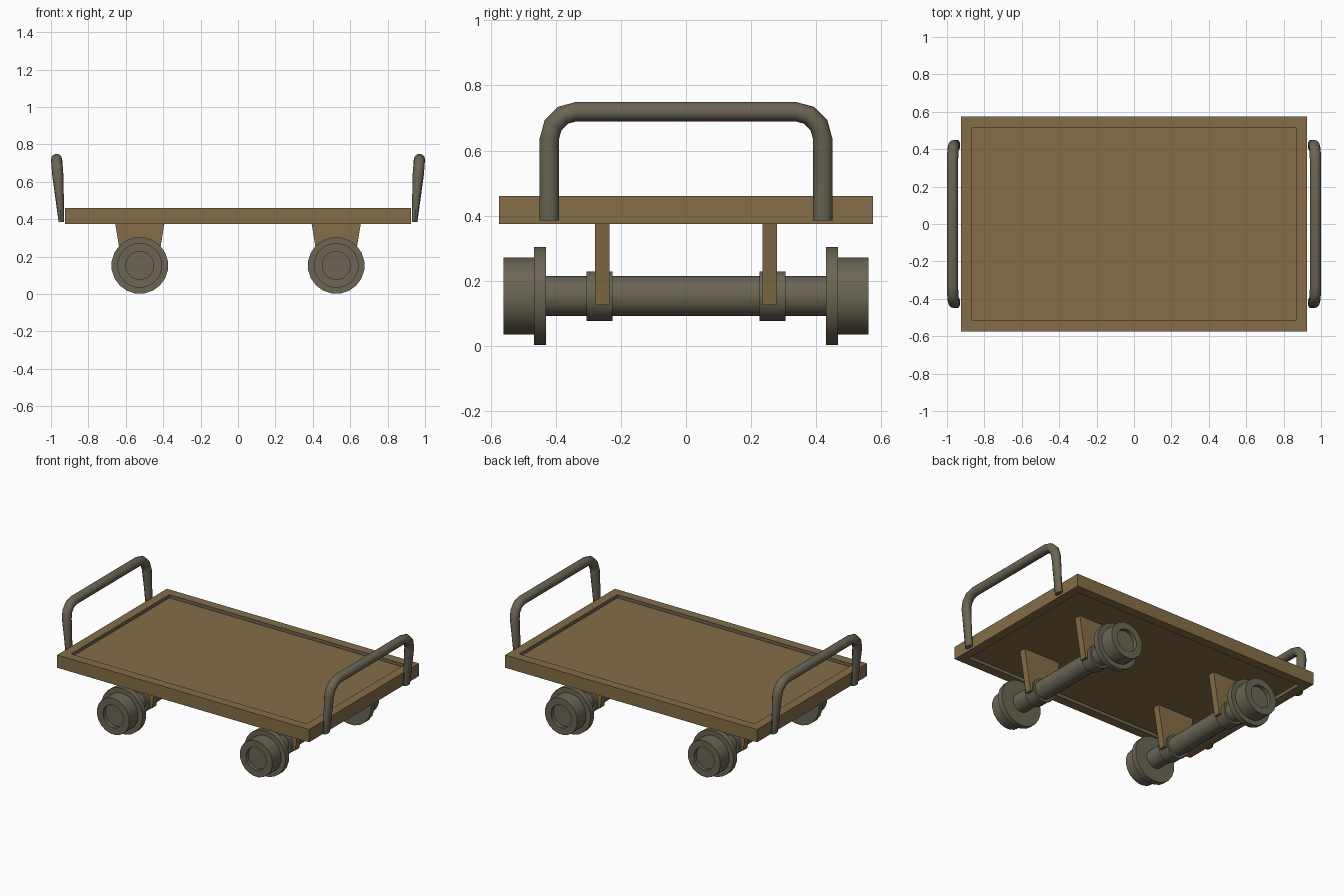
import bpy, bmesh, math
from mathutils import Vector

cube = bpy.data.objects.get("Cube")
if cube:
    bpy.data.objects.remove(cube, do_unlink=True)


def material(name, rgb):
    mat = bpy.data.materials.new(name)
    mat.use_nodes = True
    color = (*rgb, 1)
    mat.diffuse_color = color
    bsdf = next(n for n in mat.node_tree.nodes if n.type == 'BSDF_PRINCIPLED')
    bsdf.inputs["Base Color"].default_value = color
    return mat


wood = material("brown wood", (0.235, 0.155, 0.066))
metal = material("grey metal", (0.145, 0.130, 0.088))


def finish(name, bm, mats, smooth=False):
    bmesh.ops.recalc_face_normals(bm, faces=bm.faces)
    mesh = bpy.data.meshes.new(name)
    bm.to_mesh(mesh)
    bm.free()
    obj = bpy.data.objects.new(name, mesh)
    bpy.context.collection.objects.link(obj)
    for mat in mats:
        mesh.materials.append(mat)
    if smooth:
        bpy.ops.object.select_all(action='DESELECT')
        obj.select_set(True)
        bpy.context.view_layer.objects.active = obj
        bpy.ops.object.shade_smooth_by_angle(angle=math.radians(35))
    return obj


def skin(bm, rings, closed=False):
    """Join equal rings of points with quads; cap the ends unless closed."""
    loops = [[bm.verts.new(p) for p in ring] for ring in rings]
    pairs = list(zip(loops, loops[1:]))
    if closed:
        pairs.append((loops[-1], loops[0]))
    else:
        bm.faces.new(loops[0])
        bm.faces.new(loops[-1])
    for a, b in pairs:
        for i in range(len(a)):
            j = (i + 1) % len(a)
            bm.faces.new((a[i], a[j], b[j], b[i]))


def lathe(name, x, z, profile, sides=20):
    """Turn (y, radius) pairs about a crosswise axle line."""
    bm = bmesh.new()
    turns = [math.tau * (i + 0.5) / sides for i in range(sides)]
    skin(bm, [[(x + r * math.cos(t), y, z + r * math.sin(t)) for t in turns]
              for y, r in profile])
    return finish(name, bm, [metal], True)


# Deck: wooden tray with a raised rim above and below, metal inner walls
HX, HY, RIM = 0.925, 0.575, 0.06
BOTTOM, TOP, STEP = 0.375, 0.46, 0.022


def rect(inset, z):
    x, y = HX - inset, HY - inset
    return [(-x, -y, z), (x, -y, z), (x, y, z), (-x, y, z)]


bm = bmesh.new()
skin(bm, [rect(RIM, BOTTOM + STEP), rect(RIM, BOTTOM), rect(0, BOTTOM),
          rect(0, TOP), rect(RIM, TOP), rect(RIM, TOP - STEP)])
bm.normal_update()
for face in bm.faces:
    c = face.calc_center_median()
    upright = abs(face.normal.z) < 0.5
    inner = abs(c.x) < HX - 0.01 and abs(c.y) < HY - 0.01
    face.material_index = 1 if upright and inner else 0
finish("deck", bm, [wood, metal])

# Running gear: axles, collars, wheels and hanging brackets
AXLE_Z = 0.153
WHEEL = [(0.43, 0.06), (0.43, 0.152), (0.467, 0.152), (0.467, 0.12),
         (0.56, 0.12), (0.56, 0.075), (0.535, 0.075)]
for end, x in (("right", -0.525), ("left", 0.525)):
    lathe(f"{end}_axle", x, AXLE_Z, [(-0.44, 0.062), (0.44, 0.062)])
    for side, s in (("front", -1), ("back", 1)):
        tag = f"{end}_{side}"
        lathe(f"{tag}_wheel", x, AXLE_Z, [(s * y, r) for y, r in WHEEL])
        lathe(f"{tag}_collar", x, AXLE_Z, [(s * 0.225, 0.077), (s * 0.305, 0.077)])
        bm = bmesh.new()
        shape = [(-0.135, BOTTOM + STEP), (0.135, BOTTOM + STEP), (0.09, 0.125), (-0.09, 0.125)]
        skin(bm, [[(x + dx, y, z) for dx, z in shape] for y in (s * 0.235, s * 0.28)])
        finish(f"{tag}_bracket", bm, [wood])

# End handles: bent tubes leaning outward, pressed flat at the feet
REACH, FOOT, BAR, BEND, TUBE = 0.42, 0.385, 0.72, 0.085, 0.03
arc = [(REACH - BEND + BEND * math.cos(a), BAR - BEND + BEND * math.sin(a), a)
       for a in (math.radians(d) for d in (0, 30, 60, 90))]
half = [(REACH, FOOT, 0)] + arc
path = half + [(-y, z, math.pi - a) for y, z, a in reversed(half)]
for end, s in (("right", -1), ("left", 1)):
    bm = bmesh.new()
    rings = []
    for y, z, a in path:
        up = min(1, (z - FOOT) / (BAR - BEND - FOOT))
        cx = 0.944 + 0.026 * (z - FOOT) / (BAR - FOOT)
        depth = TUBE * (0.5 + 0.5 * up)
        outward = Vector((0, math.cos(a), math.sin(a)))
        turns = [math.tau * i / 12 for i in range(12)]
        rings.append([Vector((s * (cx + depth * math.sin(t)), y, z))
                      + outward * TUBE * math.cos(t) for t in turns])
    skin(bm, rings)
    finish(f"{end}_handle", bm, [metal], True)
